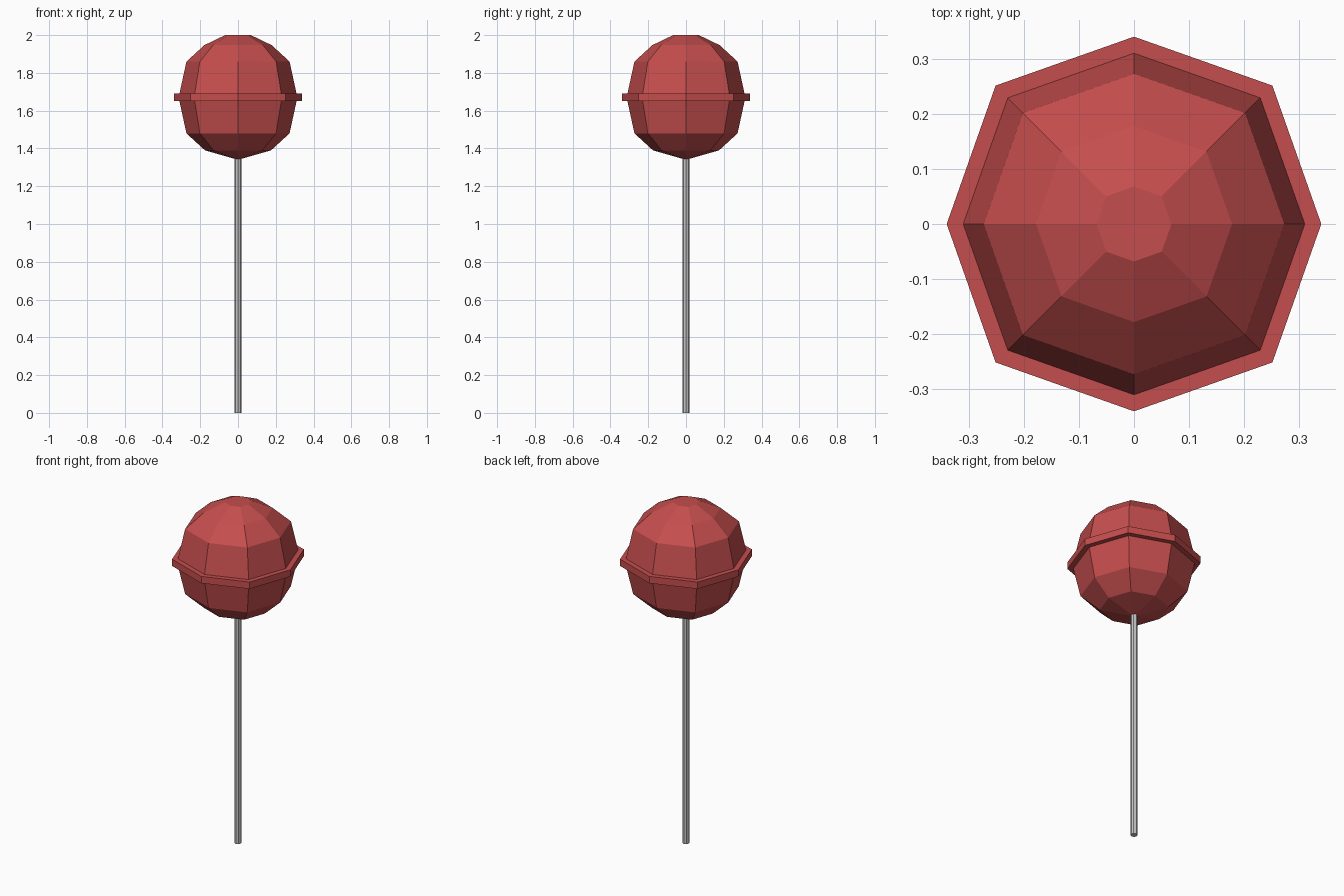
import bpy, bmesh, math

if "Cube" in bpy.data.objects:
    bpy.data.objects.remove(bpy.data.objects["Cube"])

SIDES = 8


def material(name, rgb):
    m = bpy.data.materials.new(name)
    m.diffuse_color = (*rgb, 1.0)
    m.use_nodes = True
    m.node_tree.nodes["Principled BSDF"].inputs["Base Color"].default_value = m.diffuse_color
    return m


def lathe(name, profile, mat, diag=1.0):
    """Stack octagonal rings (radius, z); diag widens the 45 degree corners."""
    bm = bmesh.new()
    rings = []
    for r, z in profile:
        ring = []
        for i in range(SIDES):
            a = 2 * math.pi * i / SIDES
            k = r * (diag if i % 2 else 1.0)
            ring.append(bm.verts.new((k * math.cos(a), k * math.sin(a), z)))
        rings.append(ring)
    for low, high in zip(rings, rings[1:]):
        for i in range(SIDES):
            j = (i + 1) % SIDES
            bm.faces.new((low[i], low[j], high[j], high[i]))
    bm.faces.new(rings[0][::-1])
    bm.faces.new(rings[-1])
    bmesh.ops.recalc_face_normals(bm, faces=bm.faces)
    mesh = bpy.data.meshes.new(name)
    bm.to_mesh(mesh)
    bm.free()
    mesh.materials.append(mat)
    obj = bpy.data.objects.new(name, mesh)
    bpy.context.collection.objects.link(obj)
    return obj


red = material("candy red", (0.56, 0.075, 0.075))
grey = material("stick light grey", (0.56, 0.56, 0.56))

# Candy ball with its raised rim around the middle
lathe("candy", [
    (0.018, 1.345), (0.175, 1.39), (0.273, 1.48), (0.31, 1.65),
    (0.34, 1.65), (0.34, 1.69),
    (0.31, 1.69), (0.273, 1.86), (0.178, 1.947), (0.068, 2.0),
], red, diag=1.045)

# Thin stick
lathe("stick", [(0.019, 0.0), (0.019, 1.36)], grey)
